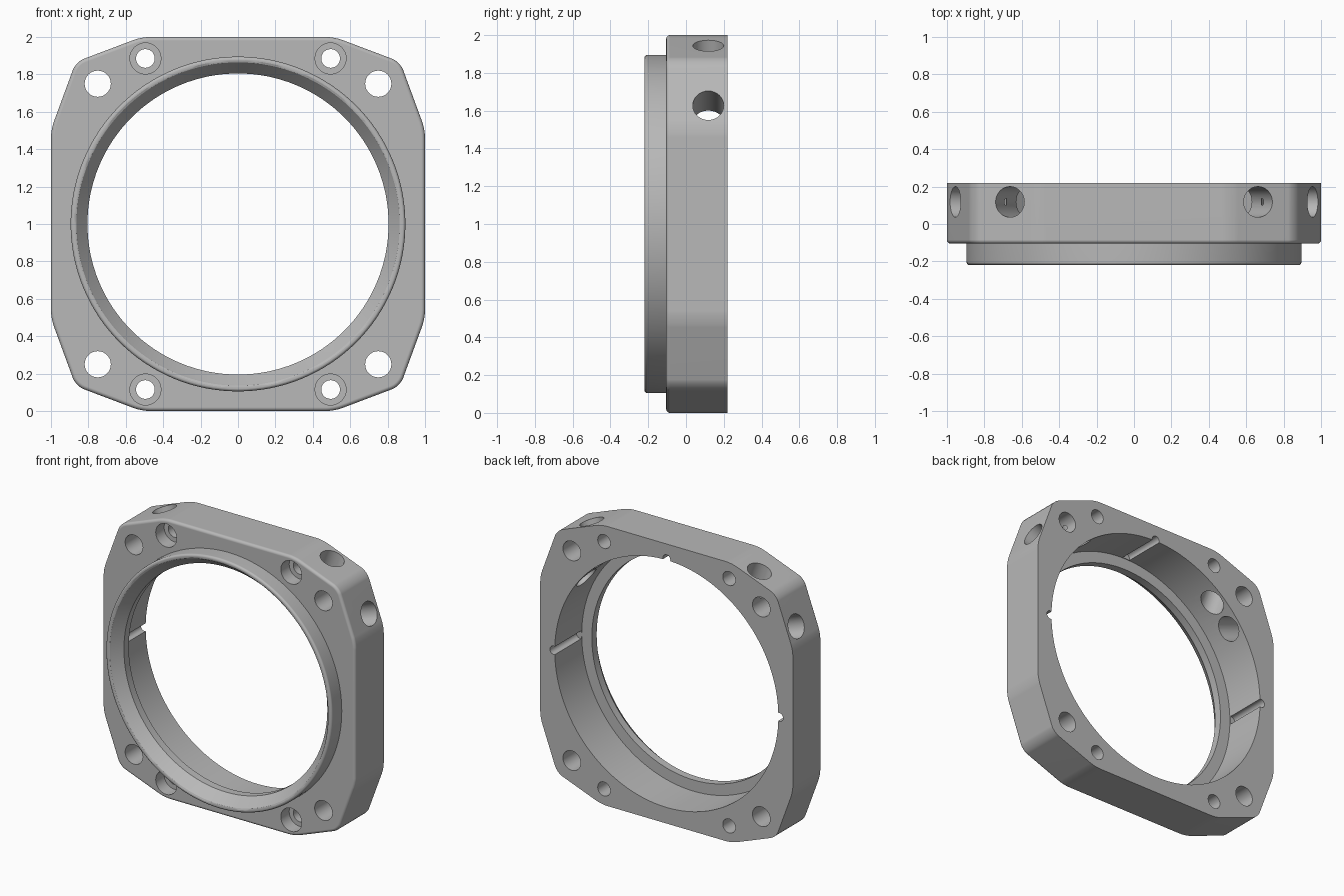
import bpy, bmesh, math
from mathutils import Vector

cube = bpy.data.objects.get("Cube")
if cube:
    bpy.data.objects.remove(cube, do_unlink=True)

# Single grey metal
metal = bpy.data.materials.new("grey_metal")
metal.use_nodes = True
GREY = (0.48, 0.48, 0.48, 1)
metal.diffuse_color = GREY
metal.node_tree.nodes["Principled BSDF"].inputs["Base Color"].default_value = GREY

CENTRE = Vector((0, 0, 1))
BACK = Vector((0, 1, 0))


def finish(name, bm):
    bmesh.ops.recalc_face_normals(bm, faces=bm.faces)
    mesh = bpy.data.meshes.new(name)
    bm.to_mesh(mesh)
    bm.free()
    mesh.materials.append(metal)
    ob = bpy.data.objects.new(name, mesh)
    bpy.context.collection.objects.link(ob)
    return ob


def lathe(name, profile, origin=CENTRE, axis=BACK, sides=32):
    """Capped solid of revolution from (radius, distance along axis) points."""
    bm = bmesh.new()
    turn = axis.to_track_quat('Z', 'Y')
    rings = []
    for r, h in profile:
        ring = []
        for i in range(sides):
            a = math.tau * i / sides
            p = Vector((r * math.cos(a), r * math.sin(a), h))
            ring.append(bm.verts.new(origin + turn @ p))
        rings.append(ring)
    for low, high in zip(rings, rings[1:]):
        for i in range(sides):
            j = (i + 1) % sides
            bm.faces.new((low[i], low[j], high[j], high[i]))
    bm.faces.new(rings[0])
    bm.faces.new(rings[-1])
    return finish(name, bm)


def combine(target, other, operation):
    mod = target.modifiers.new(other.name, 'BOOLEAN')
    mod.operation = operation
    mod.solver = 'EXACT'
    mod.object = other
    other.hide_render = True
    bpy.context.view_layer.objects.active = target
    bpy.ops.object.modifier_apply(modifier=mod.name)
    bpy.data.objects.remove(other, do_unlink=True)


# Flange plate: chamfered square outline with softened corners
FRONT, REAR = -0.105, 0.22
quarter = [(1, 0.505), (0.867, 0.867), (0.515, 1)]
outline = []
for k in range(4):
    c, s = round(math.cos(k * math.pi / 2)), round(math.sin(k * math.pi / 2))
    pts = quarter if k % 2 == 0 else [(z, x) for x, z in reversed(quarter)]
    outline += [(x * c - z * s, x * s + z * c) for x, z in pts]

bm = bmesh.new()
face = bm.faces.new([bm.verts.new((x, FRONT, z + 1)) for x, z in outline])
grown = bmesh.ops.extrude_face_region(bm, geom=[face], use_keep_orig=True)
moved = [g for g in grown["geom"] if isinstance(g, bmesh.types.BMVert)]
bmesh.ops.translate(bm, verts=moved, vec=(0, REAR - FRONT, 0))
bmesh.ops.recalc_face_normals(bm, faces=bm.faces)
depth_edges = [e for e in bm.edges if abs(e.verts[0].co.y - e.verts[1].co.y) > 0.1]
bmesh.ops.bevel(bm, geom=depth_edges, offset=0.045, segments=4, profile=0.5,
                affect='EDGES')
front_edges = [e for e in bm.edges if all(v.co.y < FRONT + 0.001 for v in e.verts)]
bmesh.ops.bevel(bm, geom=front_edges, offset=0.02, segments=4, profile=0.5,
                affect='EDGES')
flange = finish("bearing_flange", bm)

# Raised front collar with rounded rim
collar = lathe("collar", [(0.895, 0), (0.895, -0.205), (0.893, -0.212),
                          (0.887, -0.218), (0.88, -0.22)], sides=128)
combine(flange, collar, 'UNION')

# Central opening: flared mouth, narrow throat, wide rear bore
bore = lathe("bore", [(0.88, -0.24), (0.875, -0.22), (0.864, -0.215), (0.857, -0.205),
                      (0.805, -0.14), (0.805, -0.085), (0.885, -0.085),
                      (0.885, 0.3)], sides=128)
combine(flange, bore, 'DIFFERENCE')

# Corner holes and counterbored screw holes
for sx in (-1, 1):
    for sz in (-1, 1):
        hole = lathe("corner_hole", [(0.07, -0.3), (0.07, 0.3)],
                     CENTRE + Vector((sx * 0.75, 0, sz * 0.75)))
        combine(flange, hole, 'DIFFERENCE')
        screw = lathe("screw_hole", [(0.083, -0.3), (0.083, -0.01), (0.05, -0.01),
                                     (0.05, 0.3)],
                      CENTRE + Vector((sx * 0.495, 0, sz * 0.885)))
        combine(flange, screw, 'DIFFERENCE')

# Cross holes through the upper slanted sides into the bore
slant = Vector((0.352, 0, 0.936))
for sx in (-1, 1):
    for start, axis in (((0.663, 0.943), slant),
                        ((0.943, 0.663 - 0.04), Vector((slant.z, 0, slant.x)))):
        origin = CENTRE + Vector((sx * start[0], 0.118, start[1]))
        direction = Vector((sx * axis.x, 0, axis.z))
        port = lathe("cross_hole", [(0.082, -0.45), (0.082, 0.15)], origin, direction)
        combine(flange, port, 'DIFFERENCE')

# Keyway grooves along the bore at the top and both sides
for x, z in ((-1, 0), (1, 0), (0, 1)):
    groove = lathe("groove", [(0.03, -0.08), (0.03, 0.3)],
                   CENTRE + Vector((x, 0, z)) * 0.893, sides=20)
    combine(flange, groove, 'DIFFERENCE')

# Smooth shading with crisp machined edges
bpy.ops.object.select_all(action='DESELECT')
flange.select_set(True)
bpy.context.view_layer.objects.active = flange
bpy.ops.object.shade_smooth_by_angle(angle=math.radians(30))
weighted = flange.modifiers.new("weighted_normals", 'WEIGHTED_NORMAL')
weighted.keep_sharp = True
